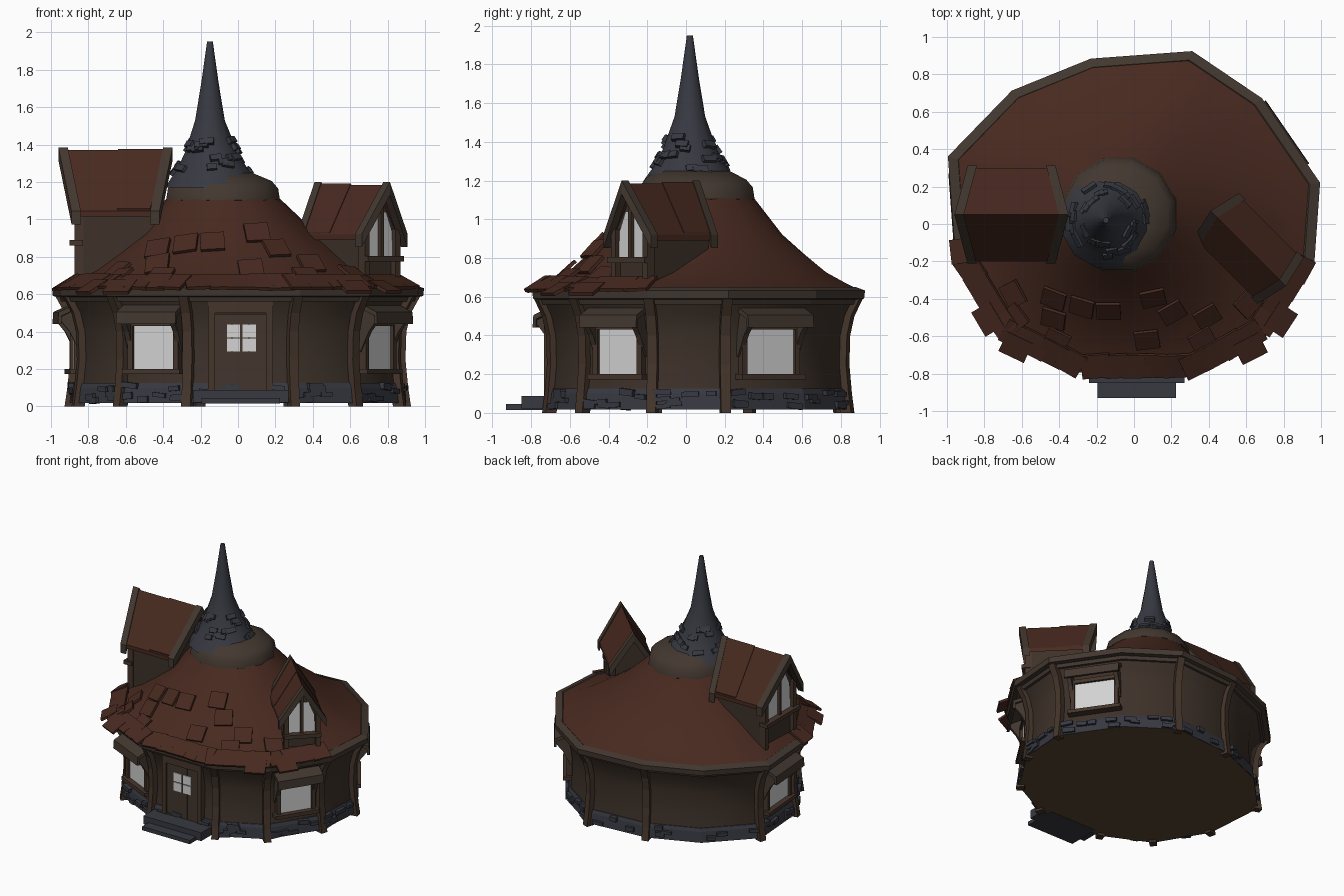
import bpy, math, random
from mathutils import Matrix, Vector

if "Cube" in bpy.data.objects:
    bpy.data.objects.remove(bpy.data.objects["Cube"])

random.seed(4)

def mat(name, r, g, b):
    m = bpy.data.materials.new(name)
    m.diffuse_color = (r, g, b, 1)
    m.use_nodes = True
    m.node_tree.nodes["Principled BSDF"].inputs["Base Color"].default_value = m.diffuse_color
    return m

ROOF = mat("roof_red", .064, .0225, .014)
WALL = mat("wall_brown", .047, .031, .022)
POST = mat("post_brown", .059, .036, .024)
TRIM = mat("trim_grey_brown", .055, .039, .029)
DOOR = mat("door_brown", .055, .037, .027)
SLATE = mat("slate_blue", .039, .041, .053)
PANE = mat("window_white", .66, .65, .65)
FLOOR = mat("floor_dark", .1, .06, .028)

def mesh(name, verts, faces, m, smooth=None):
    me = bpy.data.meshes.new(name)
    me.from_pydata([tuple(v) for v in verts], [], faces)
    me.materials.append(m)
    o = bpy.data.objects.new(name, me)
    bpy.context.collection.objects.link(o)
    bpy.ops.object.select_all(action='DESELECT')
    o.select_set(True)
    bpy.context.view_layer.objects.active = o
    bpy.ops.object.mode_set(mode='EDIT')
    bpy.ops.mesh.select_all(action='SELECT')
    bpy.ops.mesh.normals_make_consistent(inside=False)
    bpy.ops.object.mode_set(mode='OBJECT')
    if smooth:
        bpy.ops.object.shade_smooth_by_angle(angle=math.radians(smooth))
    return o

def loft_data(rings, caps=True, loop=False):
    n, k = len(rings[0]), len(rings)
    f = [(i*n+j, i*n+(j+1) % n, (i+1) % k*n+(j+1) % n, (i+1) % k*n+j)
         for i in range(k if loop else k-1) for j in range(n)]
    if caps and not loop:
        f += [tuple(range(n))[::-1], tuple(range((k-1)*n, k*n))]
    return [v for r in rings for v in r], f

def loft(name, rings, m, smooth=None, **kw):
    return mesh(name, *loft_data(rings, **kw), m, smooth)

def group(name, parts, m):
    """Join several (verts, faces) lists in one object."""
    V, F = [], []
    for v, f in parts:
        F += [tuple(i+len(V) for i in q) for q in f]
        V += v
    return mesh(name, V, F, m)

def box(M, c, s):
    r = [[M @ Vector((c[0]+x*s[0]/2, c[1]+y*s[1]/2, c[2]+z*s[2]/2))
          for x, y in ((-1, -1), (1, -1), (1, 1), (-1, 1))] for z in (-1, 1)]
    return loft_data(r)

def prism(M, prof, x0, x1):   # (y,z) profile swept along x
    return loft_data([[M @ Vector((x, y, z)) for y, z in prof] for x in (x0, x1)])

# Irregular twelve-sided plan (eave line)
P = [Vector(p) for p in ((-.3, -.79), (.33, -.79), (.7, -.6), (.96, -.2), (.99, .22), (.68, .67),
     (.31, .92), (-.23, .88), (-.65, .71), (-.99, .36), (-.95, -.18), (-.7, -.6))]
C = Vector((0, .05))
WP = [(0, .9), (.1, .885), (.25, .87), (.4, .875), (.5, .9), (.59, .95)]

def interp(prof, t):
    for (a, u), (b, v) in zip(prof, prof[1:]):
        if t <= b:
            return u+(v-u)*(t-a)/(b-a)
    return prof[-1][1]

def ring(s, z):
    return [Vector((*(C+(p-C)*s), z)) for p in P]

def face_frame(i, s):          # local -y points out of wall i
    a, b = P[i], P[(i+1) % 12]
    q = C+((a+b)/2-C)*s
    return Matrix.Translation((q.x, q.y, 0)) @ Matrix.Rotation(math.atan2(b.y-a.y, b.x-a.x), 4, 'Z')

# Walls, stone base, floor
loft("wall", [ring(s, max(z, .018)) for z, s in WP], WALL, 50, caps=False)
loft("stone_base", [ring(.91, .018), ring(.9, .1), ring(.89, .125), ring(.86, .125)], SLATE, caps=False)
mesh("floor", ring(.908, .018), [tuple(range(12))], FLOOR)
blocks = []
for i in range(12):
    L = (P[(i+1) % 12]-P[i]).length*.9
    for k in range(7 if i < 6 or i > 8 else 3):
        M = face_frame(i, .895) @ Matrix.Translation((random.uniform(-.4, .4)*L, 0, random.uniform(.03, .115))) \
            @ Matrix.Rotation(random.uniform(-.12, .12), 4, 'Y')
        blocks.append(box(M, (0, -.01, 0), (random.uniform(.05, .09), .035, random.uniform(.022, .035))))
group("base_stones", blocks, SLATE)

# Flared posts at the corners
posts = []
for p in [P[i] for i in (0, 1, 2, 3, 4, 6, 7, 9, 10, 11)]:
    d = (p-C).normalized()
    t = Vector((-d.y, d.x))*.026
    rs = []
    for z, s in WP:
        q = C+(p-C)*s
        rs.append([Vector((*v, z)) for v in (q-d*.03-t, q+d*.03-t, q+d*.03+t, q-d*.03+t)])
    posts.append(loft_data(rs))
group("wall_posts", posts, POST)

# Hooded ground-floor windows (wall index, pane width, sideways shift)
panes, frames, hoods = [], [], []
for i, w, dx in ((2, .25, .01), (4, .31, .03), (9, .29, 0), (11, .25, 0)):
    M = face_frame(i, .885) @ Matrix.Translation((dx, 0, 0))
    h = w/2
    panes.append(box(M, (0, -.008, .315), (w, .008, .25)))
    frames += [box(M, (x, -.01, .32), (.03, .04, .28)) for x in (-h-.01, h+.01)]
    frames += [box(M, (0, -.02, .187), (w+.09, .07, .028)), box(M, (0, -.01, .445), (w+.05, .04, .03))]
    side = [(.02, .54), (-.1, .48), (-.1, .455), (-.055, .4), (-.025, .34), (0, .29), (.02, .29)]
    hoods += [prism(M, side, x-.015, x+.015) for x in (-h-.02, h+.02)]
    hoods.append(prism(M, [(.03, .57), (-.115, .505), (-.12, .44), (-.1, .44), (-.1, .485), (.03, .54)], -h-.05, h+.05))
group("window_panes", panes, PANE)
group("window_frames", frames, POST)
group("window_hoods", hoods, TRIM)

# Door and steps
M = face_frame(0, .89)
group("door_frame", [box(M, (x, -.01, .32), (.035, .05, .5)) for x in (-.155, .155)]
      + [box(M, (0, -.01, .535), (.34, .06, .07))], POST)
group("door", [box(M, (x, -.008, .29), (.088, .036, .41)) for x in (-.091, 0, .091)]
      + [box(M, (0, -.006, .29), (.28, .032, .41))], DOOR)
group("door_panes", [box(M, (x, -.028, z), (.07, .008, .068)) for x in (-.037, .047) for z in (.328, .404)], PANE)
I = Matrix()
group("steps", [box(I, (.015, -.8, .031), (.42, .26, .03)), box(I, (.015, -.76, .055), (.51, .18, .066))], SLATE)

# Main roof: concave loft from eave to collar
RC = Vector((-.08, .05))
RP = [(0, .625), (.15, .667), (.33, .726), (.52, .818), (.73, .922), (1, 1.115)]

def roof_pt(a, t):
    a %= 12
    i = int(a)
    e = P[i].lerp(P[(i+1) % 12], a-i)
    d = (e-RC).normalized()
    return Vector((*e.lerp(RC+d*.3, t), interp(RP, t)))

loft("main_roof", [[roof_pt(a/2, t) for a in range(24)] for t, z in RP], ROOF, 40, caps=False)
loft("eave_trim", [ring(.9, .56), ring(.955, .56), ring(.965, .585), ring(1, .59), ring(1.005, .632),
                   ring(.95, .65), ring(.9, .62)], TRIM, loop=True)

# Shingles along the front eave and scattered on the front slope
def tile(a, t, w, h, lift, tilt, spin):
    p = roof_pt(a, t)
    x = (roof_pt(a+.03, t)-roof_pt(a-.03, t)).normalized()
    y = roof_pt(a, t+.05)-roof_pt(a, max(t-.05, 0))
    n = x.cross(y).normalized()
    R = Matrix((x, n.cross(x), n)).transposed().to_4x4()
    M = Matrix.Translation(p+n*lift) @ R @ Matrix.Rotation(tilt, 4, 'X') @ Matrix.Rotation(spin, 4, 'Z')
    return box(M, (0, 0, 0), (w, h, .018))

tiles = []
a = 9.95
while a < 14.9:
    L = (P[int(a+1) % 12]-P[int(a) % 12]).length
    tiles.append(tile(a, .075, random.uniform(.12, .16), .14, .022, random.uniform(0, .12), random.uniform(-.1, .1)))
    a += .115/L
for a, t in ((11.2, .55), (11.75, .6), (12.2, .62), (12.65, .33), (13.1, .55), (13.6, .38),
             (11.4, .38), (10.7, .3), (14.2, .25), (10.95, .2), (11.6, .2), (13.3, .22), (12.9, .72)):
    tiles.append(tile(a, t, .13, .12, .018, .1, random.uniform(-.25, .25)))
# corner shingles that round off the plan at the front
tiles += [tile(a, -.02, .15, .13, .022, .05, 0) for a in (10.75, 11.2, 13.75, 14.25)]
group("roof_shingles", tiles, ROOF)

# Collar and spire
def circle(x, y, r, z, n=12):
    return [Vector((x+r*math.cos(2*math.pi*(k+.5)/n), y+r*math.sin(2*math.pi*(k+.5)/n), z)) for k in range(n)]

loft("spire_collar", [circle(-.08, .05, r, z) for r, z in ((.29, 1.09), (.315, 1.105), (.305, 1.165), (.27, 1.205))]
     + [circle(-.12, .03, .2, 1.25)], TRIM, 40)
SP = [(1.17, .265), (1.21, .24), (1.27, .195), (1.36, .145), (1.53, .082), (1.73, .048), (1.95, .016)]
loft("spire", [circle(-.13-.02*min(1, (z-1.17)/.3), .02, r, z) for z, r in SP], SLATE, 40)
sb = []
for k in range(34):
    z = 1.23+.2*random.random()
    M = Matrix.Translation((-.14, .02, z)) @ Matrix.Rotation(k*2.4, 4, 'Z') @ Matrix.Translation((0, -interp(SP, z), 0)) \
        @ Matrix.Rotation(-.6, 4, 'X') @ Matrix.Rotation(random.uniform(-.15, .15), 4, 'Y')
    sb.append(box(M, (0, .004, 0), (random.uniform(.05, .085), .03, .035)))
group("spire_stones", sb, SLATE)

# Gabled dormers: local -y faces out, ridge runs back along y
def dormer(name, x, y, yaw, w, L, zr, ze, zb, lean, wb):
    M = Matrix.Translation((x, y, 0)) @ Matrix.Rotation(math.radians(yaw), 4, 'Z')

    def slope(s, t0, t1, b0, b1, up, th, ext=0):
        k = 1+ext
        top = [(0, t0, zr), (0, t1, zr), (s*w*k, b1, zr-(zr-ze)*k), (s*w*k, b0, zr-(zr-ze)*k)]
        return loft_data([[M @ Vector((p, q, r+h)) for p, q, r in top] for h in (up-th, up)])
    f0, f1 = -lean, L+lean
    group(name+"_roof", [slope(s, f0+.02, f1-.02, 0, L, -.015, .03) for s in (-1, 1)]
          + [slope(s, f0+(f1-f0)*.52, f1-.03, L*.52, L-.03, -.008, .02, -.02) for s in (-1, 1)], ROOF)
    group(name+"_gable_boards", [slope(s, a, a+.05, b, b+.05, 0, .07, .05)
          for s in (-1, 1) for a, b in ((f0, -.02), (f1-.05, L-.03))], TRIM)
    zt = zr-.05
    zs = zt-(zr-ze)*wb/w
    gable = [(-wb, zb), (wb, zb), (wb, zs), (0, zt), (-wb, zs)]
    loft(name+"_wall", [[M @ Vector((p, q, z)) for p, z in gable] for q in (.03, L)], WALL)
    # two tall panes with slanted heads, mullion, side posts and sill
    z0 = ze-.13 if w < .2 else ze-.17
    ps = []
    for s in (-1, 1):
        o = [(s*.014, z0), (s*wb*.8, z0), (s*wb*.74, zs-.01), (s*wb*.4, zs+(zt-zs)*.45), (s*.014, zs+(zt-zs)*.45)]
        ps.append(loft_data([[M @ Vector((p, q, z)) for p, z in o] for q in (.018, .026)]))
    group(name+"_panes", ps, PANE)
    group(name+"_window_frame", [box(M, (0, .015, (z0+zt)/2), (.022, .035, zt-z0)),
          box(M, (0, .005, z0-.015), (wb*2.2, .07, .03))]
          + [box(M, (s*wb*.93, .02, (zb+zs)/2), (.035, .05, zs-zb)) for s in (-1, 1)], POST)

dormer("large_dormer", -.87, .05, -90, .25, .43, 1.385, 1.06, .64, .09, .19)
dormer("small_dormer", .77, -.29, 45, .165, .45, 1.2, .935, .68, .06, .125)
